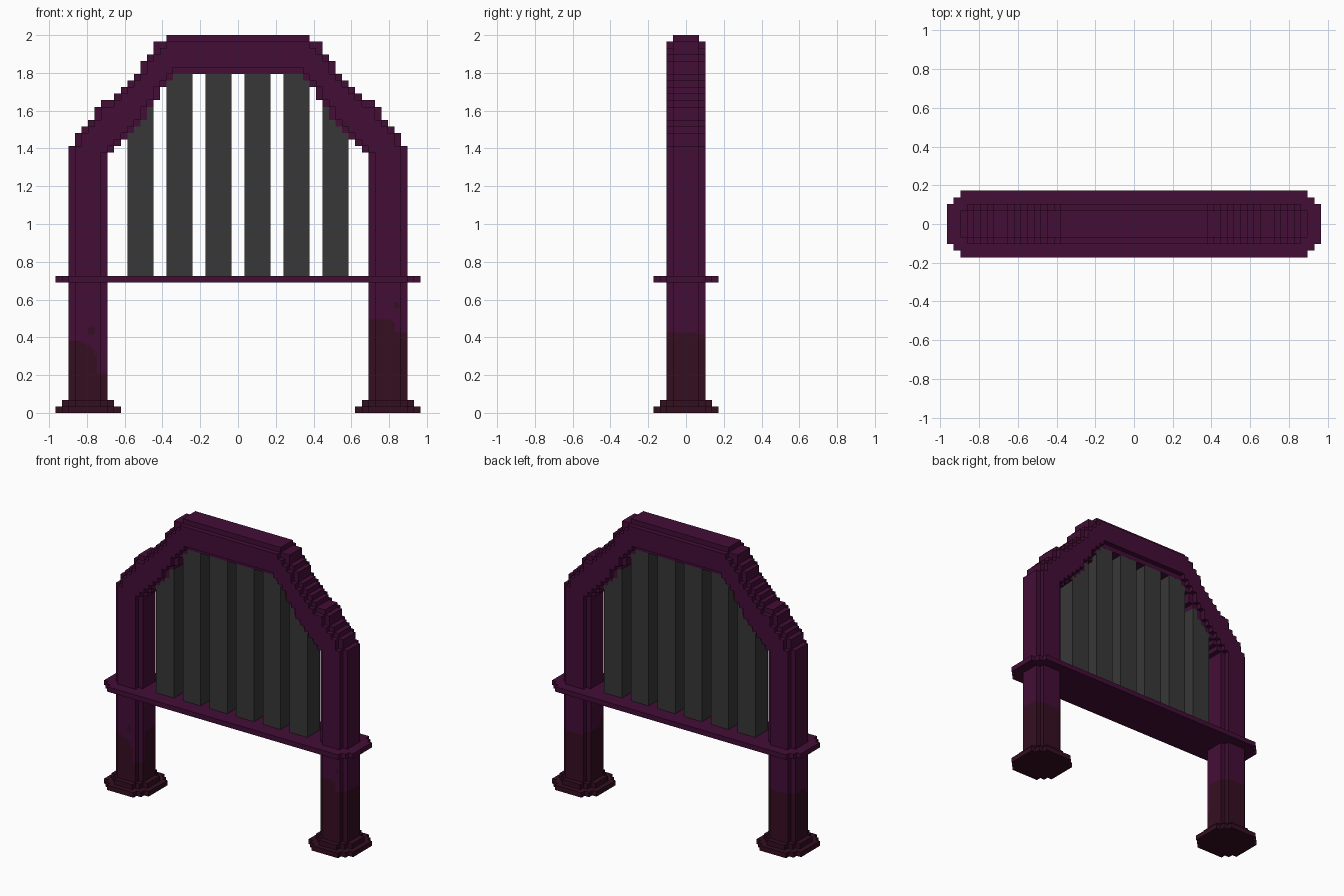
import bpy, bmesh, math

if "Cube" in bpy.data.objects:
    bpy.data.objects.remove(bpy.data.objects["Cube"])

V = 2 / 58  # size of one block


def material(name, rgb):
    m = bpy.data.materials.new(name)
    m.diffuse_color = (*rgb, 1)
    m.use_nodes = True
    m.node_tree.nodes["Principled BSDF"].inputs["Base Color"].default_value = m.diffuse_color
    return m


PLUM = material("plum paint", (0.056, 0.0040, 0.037))
MUD = material("mud brown", (0.035, 0.0045, 0.0150))
GREY = material("dark grey", (0.039, 0.039, 0.039))


def blocks(name, cells, mats, cuts=0, rule=None):
    """Skin a set of unit blocks with outer faces only."""
    bm = bmesh.new()
    verts = {}

    def vert(p):
        if p not in verts:
            verts[p] = bm.verts.new([c * V for c in p])
        return verts[p]

    for c in cells:
        for ax in range(3):
            for s in (0, 1):
                n = list(c)
                n[ax] += 1 if s else -1
                if tuple(n) in cells:
                    continue
                quad = []
                for a, b in ((0, 0), (1, 0), (1, 1), (0, 1)):
                    p = list(c)
                    p[ax] += s
                    p[(ax + 1) % 3] += a
                    p[(ax + 2) % 3] += b
                    quad.append(vert(tuple(p)))
                bm.faces.new(quad if s else quad[::-1])
    if cuts:
        bmesh.ops.subdivide_edges(bm, edges=bm.edges[:], cuts=cuts, use_grid_fill=True)
    if rule:
        for f in bm.faces:
            f.material_index = rule(f.calc_center_median())
    me = bpy.data.meshes.new(name)
    bm.to_mesh(me)
    bm.free()
    for m in mats:
        me.materials.append(m)
    ob = bpy.data.objects.new(name, me)
    bpy.context.collection.objects.link(ob)
    return ob


def disc(cx, half, cut, z0, z1, length=0):
    """Stepped octagon slab, stretched along x by length on each side."""
    out = set()
    for i in range(-half - length, half + length):
        for j in range(-half, half):
            dx = max(abs(i + 0.5) - length, 0) + 0.5
            dy = abs(j + 0.5) + 0.5
            if dx + dy <= 2 * half - cut:
                out |= {(cx + i, j, k) for k in range(z0, z1)}
    return out


# Muddy lower part of the legs
def muddy(p):
    side = 1 if p.x > 0 else -1
    u, w = p.x - side * 23 * V, p.y
    if p.z < 2.01 * V:
        return 1
    if side < 0:
        h = 0.41
        if w < -0.05:
            if u > 0.045:
                h = 0.21
            else:
                h = 0.26 + math.sqrt(max(0, 0.12 ** 2 - (u + 0.07) ** 2))
        spot = math.hypot(p.x + 0.775, p.z - 0.435) < 0.02
    else:
        h = 0.43 - 0.3 * max(w - 0.02, 0)
        if w < -0.05 and u < 0.04:
            h = 0.50 - 0.5 * max(u, 0)
        spot = math.hypot(p.x - 0.84, p.z - 0.57) < 0.018
    return int(p.z < h or (spot and w < 0))


for side, label in ((-1, "left"), (1, "right")):
    cx = side * 23
    cells = disc(cx, 5, 2, 0, 1) | disc(cx, 4, 2, 1, 2) | disc(cx, 3, 1, 2, 20)
    blocks(label + "_leg", cells, [PLUM, MUD], cuts=2, rule=muddy)

# Flat cross rail
blocks("cross_rail", disc(0, 5, 2, 20, 21, length=23), [PLUM])

# Arch frame: top and underside heights per column, mirrored
tops = [41, 43, 44, 45, 47, 48, 48, 49, 50, 51, 52, 54, 55, 57, 57] + [58] * 11
unders = [21] * 6 + [40, 41, 42, 43, 44, 45, 47, 48, 50, 51] + [52] * 10
flat = set()
for c in range(26):
    for k in range(unders[c], tops[c]):
        flat |= {(c - 26, k), (25 - c, k)}
inner = {(i, k) for i, k in flat
         if {(i - 1, k), (i + 1, k), (i, k + 1)} <= flat and ((i, k - 1) in flat or k == 21)}
arch = {(i, j, k) for i, k in flat for j in range(-2, 2)}
arch |= {(i, j, k) for i, k in inner for j in (-3, 2)}
blocks("arch_frame", arch, [PLUM])

# Upright bars
for n in range(6):
    x0 = -17 + n * 6 if n < 3 else 1 + (n - 3) * 6
    top = 47 if n in (0, 5) else 53
    bpy.ops.mesh.primitive_cube_add(size=1, location=((x0 + 2) * V, 0, (21 + top) / 2 * V))
    bar = bpy.context.object
    bar.name = "bar_%d" % (n + 1)
    bar.scale = (4 * V, 3.99 * V, (top - 21) * V)
    bar.data.materials.append(GREY)
